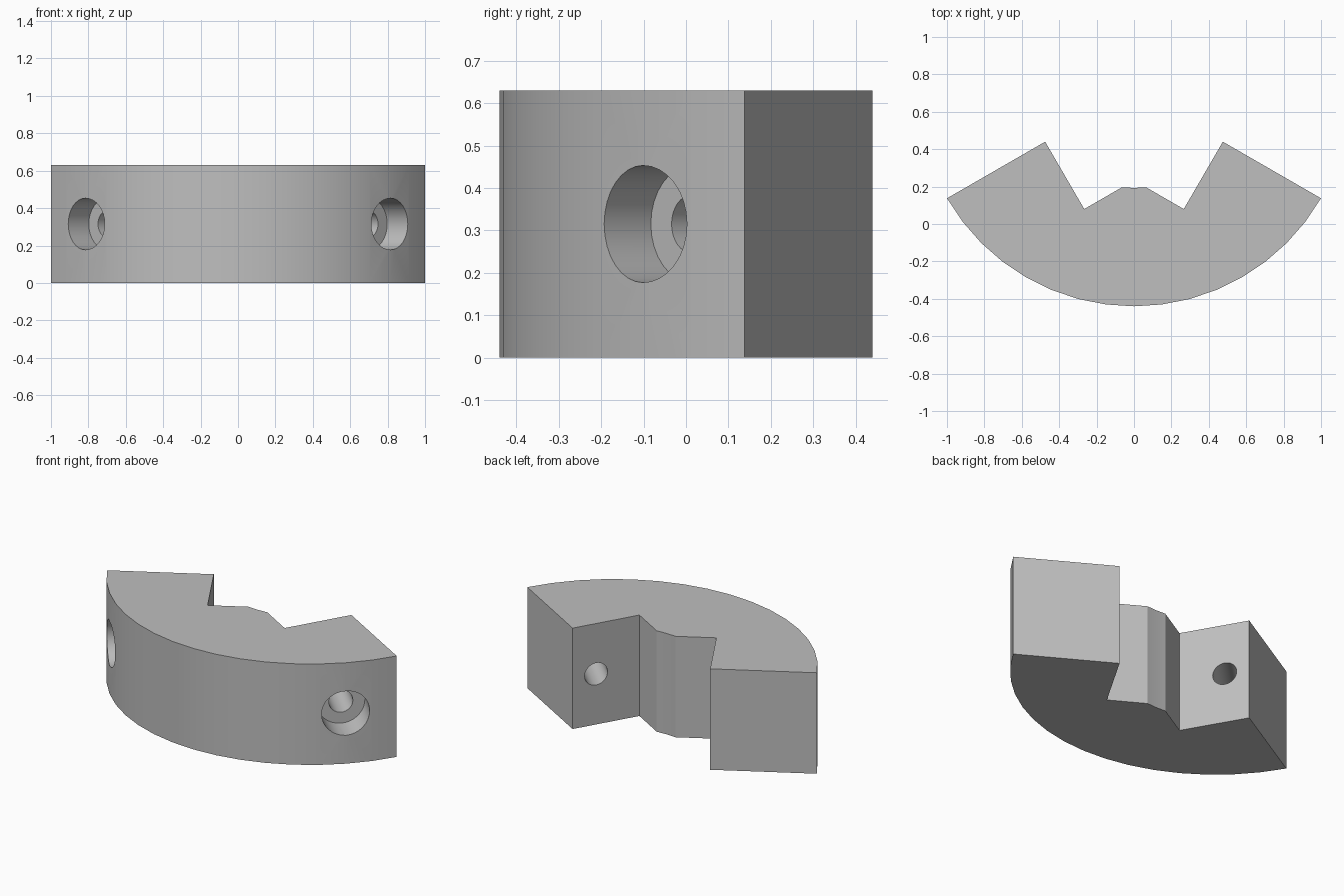
import bpy
import bmesh
from math import sin, cos, radians
from mathutils import Matrix, Vector

cube = bpy.data.objects.get("Cube")
if cube:
    bpy.data.objects.remove(cube, do_unlink=True)

HEIGHT = 0.63
RADIUS = 1.1547                        # outer arc, spanning 120 degrees
CENTRE = Vector((0, 0.7147, HEIGHT / 2))
SEGMENTS = 16

grey = bpy.data.materials.new("plain grey")
grey.use_nodes = True
colour = (0.52, 0.52, 0.52, 1)
grey.diffuse_color = colour
grey.node_tree.nodes["Principled BSDF"].inputs["Base Color"].default_value = colour


def make_object(name, bm):
    bmesh.ops.recalc_face_normals(bm, faces=bm.faces)
    mesh = bpy.data.meshes.new(name)
    bm.to_mesh(mesh)
    bm.free()
    mesh.materials.append(grey)
    obj = bpy.data.objects.new(name, mesh)
    bpy.context.collection.objects.link(obj)
    return obj


def radial_cutter(name, angle, radius, start, end):
    """Cylinder lying along a ray from the arc centre."""
    ray = Vector((cos(angle), sin(angle), 0))
    bm = bmesh.new()
    bmesh.ops.create_cone(
        bm, cap_ends=True, segments=32, radius1=radius, radius2=radius,
        depth=end - start,
        matrix=Matrix.Translation(CENTRE + ray * (start + end) / 2)
        @ ray.to_track_quat("Z", "Y").to_matrix().to_4x4())
    obj = make_object(name, bm)
    obj.hide_render = True
    return obj


# Clamp body: outer arc, radial ends and a notched inner side
outline = []
for i in range(SEGMENTS + 1):
    a = radians(-150 + 120 * i / SEGMENTS)
    outline.append((RADIUS * cos(a), CENTRE.y + RADIUS * sin(a)))
inner = [(0.475, 0.44), (0.266, 0.08), (0.065, 0.196)]
outline += inner + [(0, 0.193)] + [(-x, y) for x, y in reversed(inner)]

bm = bmesh.new()
base = bm.faces.new([bm.verts.new((x, y, 0)) for x, y in outline])
top = bmesh.ops.extrude_face_region(bm, geom=[base])
bmesh.ops.translate(bm, vec=(0, 0, HEIGHT),
                    verts=[v for v in top["geom"] if isinstance(v, bmesh.types.BMVert)])
body = make_object("clamp_body", bm)

# Counterbored screw holes, one on each side
cutters = []
for side, degrees in (("left", -45), ("right", -135)):
    a = radians(degrees)
    cutters.append(radial_cutter(side + "_bore_cutter", a, 0.069, 0.4, 1.05))
    cutters.append(radial_cutter(side + "_counterbore_cutter", a, 0.138, 0.99, 1.4))

bpy.ops.object.select_all(action="DESELECT")
body.select_set(True)
bpy.context.view_layer.objects.active = body
for cutter in cutters:
    mod = body.modifiers.new(cutter.name, "BOOLEAN")
    mod.operation = "DIFFERENCE"
    mod.solver = "EXACT"
    mod.object = cutter
    bpy.ops.object.modifier_apply(modifier=mod.name)
for cutter in cutters:
    bpy.data.objects.remove(cutter, do_unlink=True)

bpy.ops.object.shade_smooth_by_angle(angle=radians(20))
